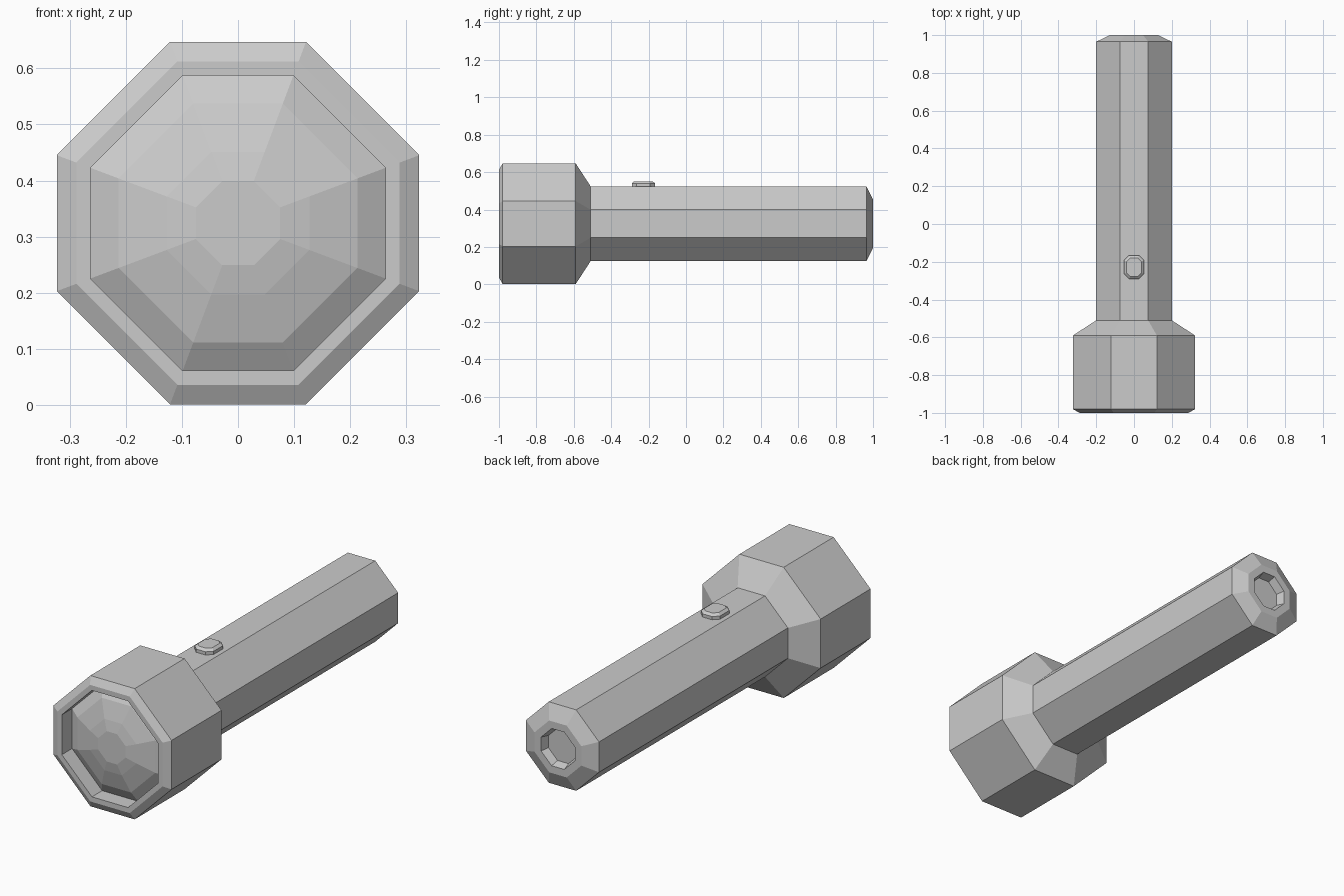
import bpy

if "Cube" in bpy.data.objects:
    bpy.data.objects.remove(bpy.data.objects["Cube"])

CZ = 0.324  # height of the torch axis


def octagon(hu, hv, fu, fv):
    """Octagon with half sizes hu, hv and half flat lengths fu, fv."""
    return [(hu, -fv), (hu, fv), (fu, hv), (-fu, hv),
            (-hu, fv), (-hu, -fv), (-fu, -hv), (fu, -hv)]


def loft(name, rings, cap_start=False, cap_end=False):
    """Skin a list of octagonal rings into a flat-shaded object."""
    n = 8
    verts = [p for ring in rings for p in ring]
    faces = []
    for k in range(len(rings) - 1):
        a, b = k * n, (k + 1) * n
        for i in range(n):
            j = (i + 1) % n
            faces.append((a + i, b + i, b + j, a + j))
    if cap_start:
        faces.append(tuple(range(n)))
    if cap_end:
        faces.append(tuple(reversed(range(len(verts) - n, len(verts)))))
    mesh = bpy.data.meshes.new(name)
    mesh.from_pydata(verts, [], faces)
    mesh.update()
    obj = bpy.data.objects.new(name, mesh)
    bpy.context.collection.objects.link(obj)
    return obj


def tube(name, profile, **caps):
    """Loft (radius, y) profile points along the torch axis, front to back."""
    rings = []
    for r, y in profile:
        f = r * 0.375
        rings.append([(u, y, CZ + v) for u, v in octagon(r, r, f, f)])
    return loft(name, rings, **caps)


# Faceted convex lens, set back inside the rim
tube("lens", [(0.075, -0.985), (0.127, -0.975), (0.213, -0.95), (0.263, -0.92)],
     cap_start=True)

# Head: recess wall, rim, bevel, outer wall and taper to the handle
tube("head", [(0.263, -0.92), (0.263, -1.0), (0.288, -1.0), (0.323, -0.98),
              (0.323, -0.59), (0.2, -0.51)])

# Handle with bevelled tail and a shallow socket in its end
tube("handle", [(0.2, -0.51), (0.2, 0.965), (0.128, 1.0), (0.092, 1.0), (0.08, 0.96)],
     cap_end=True)

# Push button on top of the handle
button = []
for inset, z in ((0.013, 0.551), (0.0, 0.54), (0.0, 0.52)):
    pts = octagon(0.052 - inset, 0.062 - inset, 0.026 - inset / 2, 0.036 - inset / 2)
    button.append([(u, v - 0.228, z) for u, v in pts])
loft("button", button, cap_start=True, cap_end=True)
